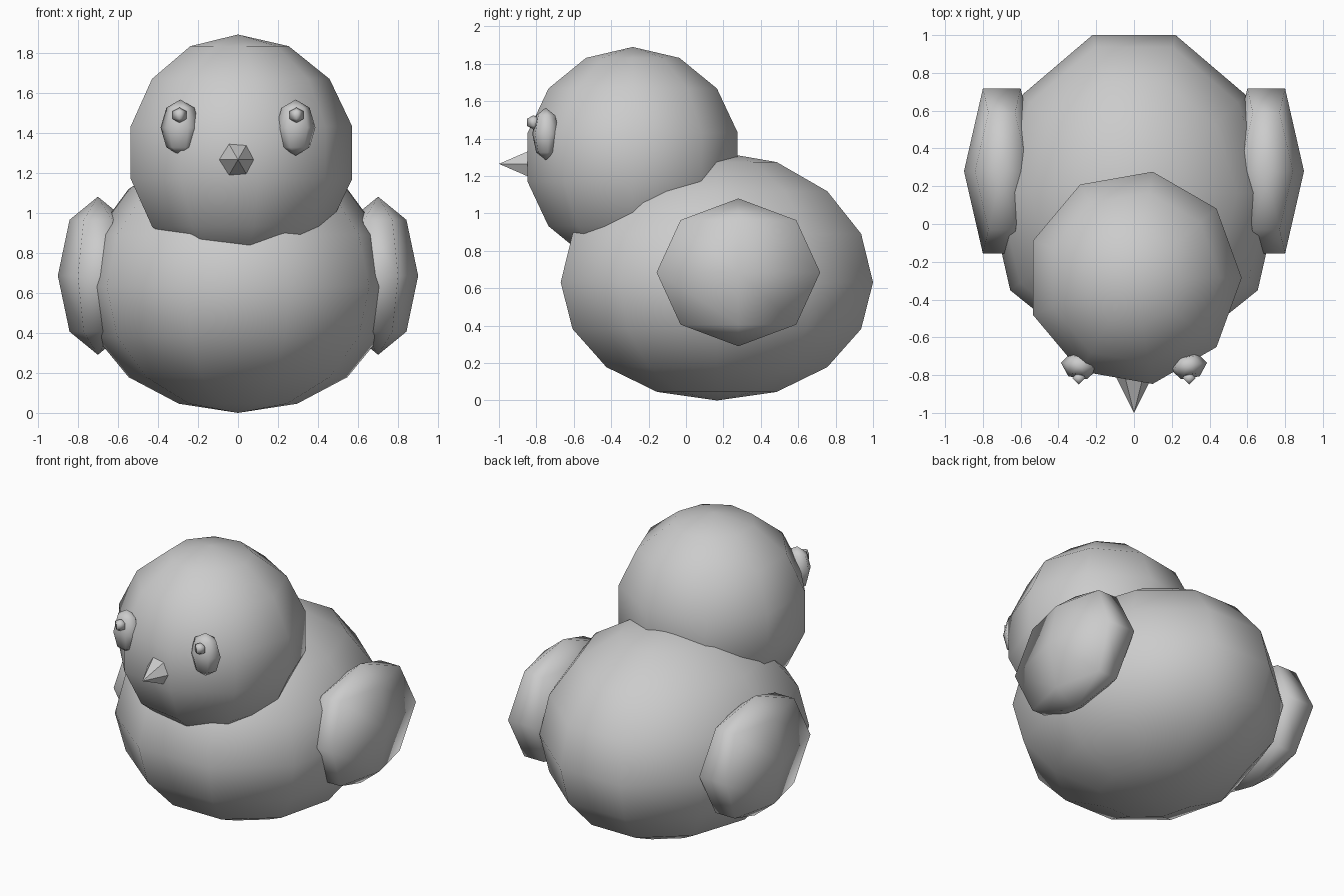
import bpy, bmesh
from math import pi, radians
from mathutils import Matrix, Vector

cube = bpy.data.objects.get("Cube")
if cube:
    bpy.data.objects.remove(cube, do_unlink=True)

GREY = (0.6, 0.6, 0.6, 1)
mat = bpy.data.materials.new("plain_grey")
mat.use_nodes = True
mat.diffuse_color = GREY
bsdf = next(n for n in mat.node_tree.nodes if n.type == "BSDF_PRINCIPLED")
bsdf.inputs["Base Color"].default_value = GREY
bsdf.inputs["Roughness"].default_value = 0.8


def finish(bm, name, smooth=True):
    bmesh.ops.recalc_face_normals(bm, faces=bm.faces)
    for f in bm.faces:
        f.smooth = smooth
    mesh = bpy.data.meshes.new(name)
    bm.to_mesh(mesh)
    bm.free()
    mesh.materials.append(mat)
    obj = bpy.data.objects.new(name, mesh)
    bpy.context.collection.objects.link(obj)
    return obj


def ball(name, centre, radii, segments, rings, turn=0.0, shape=None):
    """Low-poly ellipsoid, poles upright, first corner on +x; shape edits the unit ball."""
    bm = bmesh.new()
    bmesh.ops.create_uvsphere(bm, u_segments=segments, v_segments=rings, radius=1,
                              matrix=Matrix.Rotation(-pi / 2, 4, "Z"))
    for v in bm.verts:
        if shape:
            v.co = shape(v.co)
        v.co = Vector(a * b for a, b in zip(v.co, radii))
    place = Matrix.Translation(centre) @ Matrix.Rotation(turn, 4, "Z")
    bmesh.ops.transform(bm, matrix=place, verts=bm.verts)
    return finish(bm, name)


def chubby(p):
    """Wider chest and a slightly low belly."""
    return Vector((p.x * (1.03 - 0.085 * p.y), p.y, p.z - 0.05 * (1 - p.z ** 2)))


# Body and round head
ball("body", (0, 0.165, 0.665), (0.75, 0.878, 0.665), 10, 8, shape=chubby)
ball("head", (0, -0.285, 1.3), (0.585, 0.585, 0.59), 9, 7)

# Wings, eyes and pupils on both sides
for side, s in (("left", 1), ("right", -1)):
    ball(side + "_wing", (s * 0.7, 0.28, 0.685), (0.2, 0.505, 0.395), 6, 4)
    ball(side + "_eye", (s * 0.288, -0.75, 1.425), (0.1, 0.075, 0.14), 6, 4,
         turn=s * radians(9))
    ball(side + "_pupil", (s * 0.292, -0.815, 1.487), (0.041, 0.041, 0.038), 4, 3)

# Faceted beak pointing forward
bm = bmesh.new()
bmesh.ops.create_cone(bm, cap_ends=True, segments=6, radius1=0.11, radius2=0, depth=0.22)
bmesh.ops.transform(bm, verts=bm.verts, matrix=Matrix.Translation((0, -0.89, 1.265))
                    @ Matrix.Rotation(pi / 2, 4, "X") @ Matrix.Rotation(pi / 6, 4, "Z"))
finish(bm, "beak", smooth=False)
